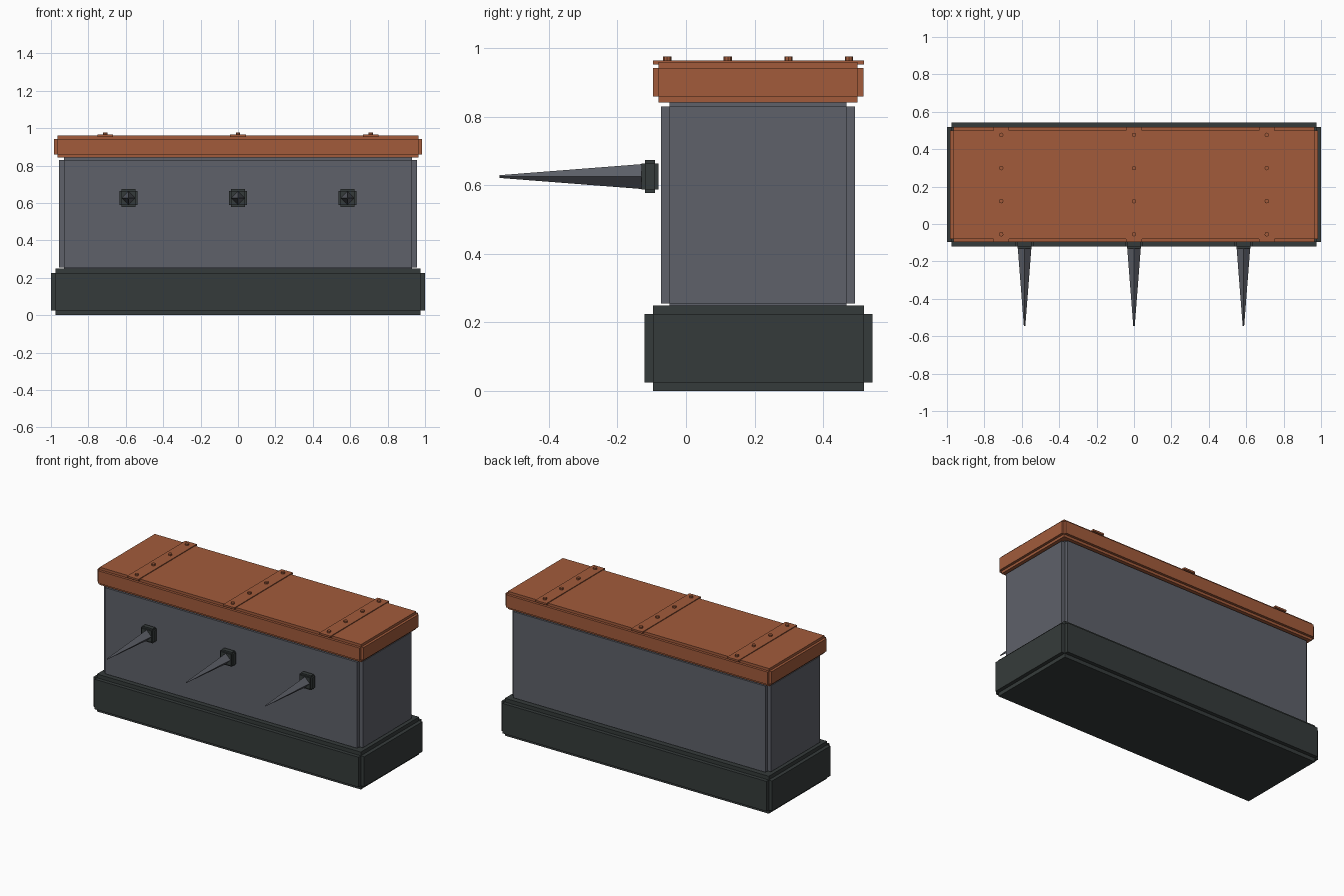
import bpy, bmesh, math
from mathutils import Matrix, Vector

if "Cube" in bpy.data.objects:
    bpy.data.objects.remove(bpy.data.objects["Cube"])


def material(name, rgb):
    m = bpy.data.materials.new(name)
    m.diffuse_color = (*rgb, 1)
    m.use_nodes = True
    m.node_tree.nodes["Principled BSDF"].inputs["Base Color"].default_value = m.diffuse_color
    return m


RUST = material("rust_orange", (0.36, 0.105, 0.044))
SLATE = material("slate_grey", (0.112, 0.12, 0.142))
DARK = material("dark_iron", (0.036, 0.044, 0.043))


def finish(name, bm, mat):
    bmesh.ops.recalc_face_normals(bm, faces=bm.faces[:])
    mesh = bpy.data.meshes.new(name)
    bm.to_mesh(mesh)
    bm.free()
    mesh.materials.append(mat)
    obj = bpy.data.objects.new(name, mesh)
    bpy.context.collection.objects.link(obj)
    return obj


def box(name, lo, hi, mat, notch=0.0):
    """Box between two corners; notch cuts a square step along every edge."""
    lo, hi = Vector(lo), Vector(hi)
    step = Vector((notch,) * 3)
    bm = bmesh.new()
    bmesh.ops.create_cube(bm, size=1)
    bmesh.ops.scale(bm, vec=hi - lo - 2 * step, verts=bm.verts)
    bmesh.ops.translate(bm, vec=(lo + hi) / 2, verts=bm.verts)
    if notch:
        bm.normal_update()
        out = bmesh.ops.extrude_discrete_faces(bm, faces=bm.faces[:])
        for f in out["faces"]:
            f.normal_update()
            bmesh.ops.translate(bm, vec=f.normal * notch, verts=f.verts)
    return finish(name, bm, mat)


def cone(name, sides, r1, r2, depth, matrix, mat):
    bm = bmesh.new()
    bmesh.ops.create_cone(bm, cap_ends=True, segments=sides, radius1=r1,
                          radius2=r2, depth=depth, matrix=matrix)
    return finish(name, bm, mat)


# Main stack: plinth, body, lid
box("plinth", (-1.0, -0.121, 0), (1.0, 0.544, 0.25), DARK, 0.025)
box("body", (-0.956, -0.073, 0.23), (0.956, 0.493, 0.855), SLATE, 0.025)
box("lid", (-0.983, -0.097, 0.842), (0.983, 0.518, 0.96), RUST, 0.017)

# Lid straps with rivets
for i, x in enumerate((-0.71, 0, 0.71)):
    box(f"strap_{i}", (x - 0.042, -0.097, 0.953), (x + 0.042, 0.519, 0.965), RUST)
    for j in range(4):
        y = -0.055 + j * 0.177
        cone(f"rivet_{i}_{j}", 8, 0.012, 0.012, 0.018,
             Matrix.Translation((x, y, 0.967)), RUST)

# Front spikes on mounting plates
for i, x in enumerate((-0.585, 0, 0.585)):
    z = 0.626
    box(f"spike_plate_{i}", (x - 0.048, -0.13, z - 0.048),
        (x + 0.048, -0.081, z + 0.048), DARK, 0.01)
    start, tip = -0.12, -0.545
    place = (Matrix.Translation((x, (start + tip) / 2, z))
             @ Matrix.Rotation(math.radians(90), 4, 'X'))
    cone(f"spike_{i}", 4, 0.037, 0.004, start - tip, place, SLATE)
